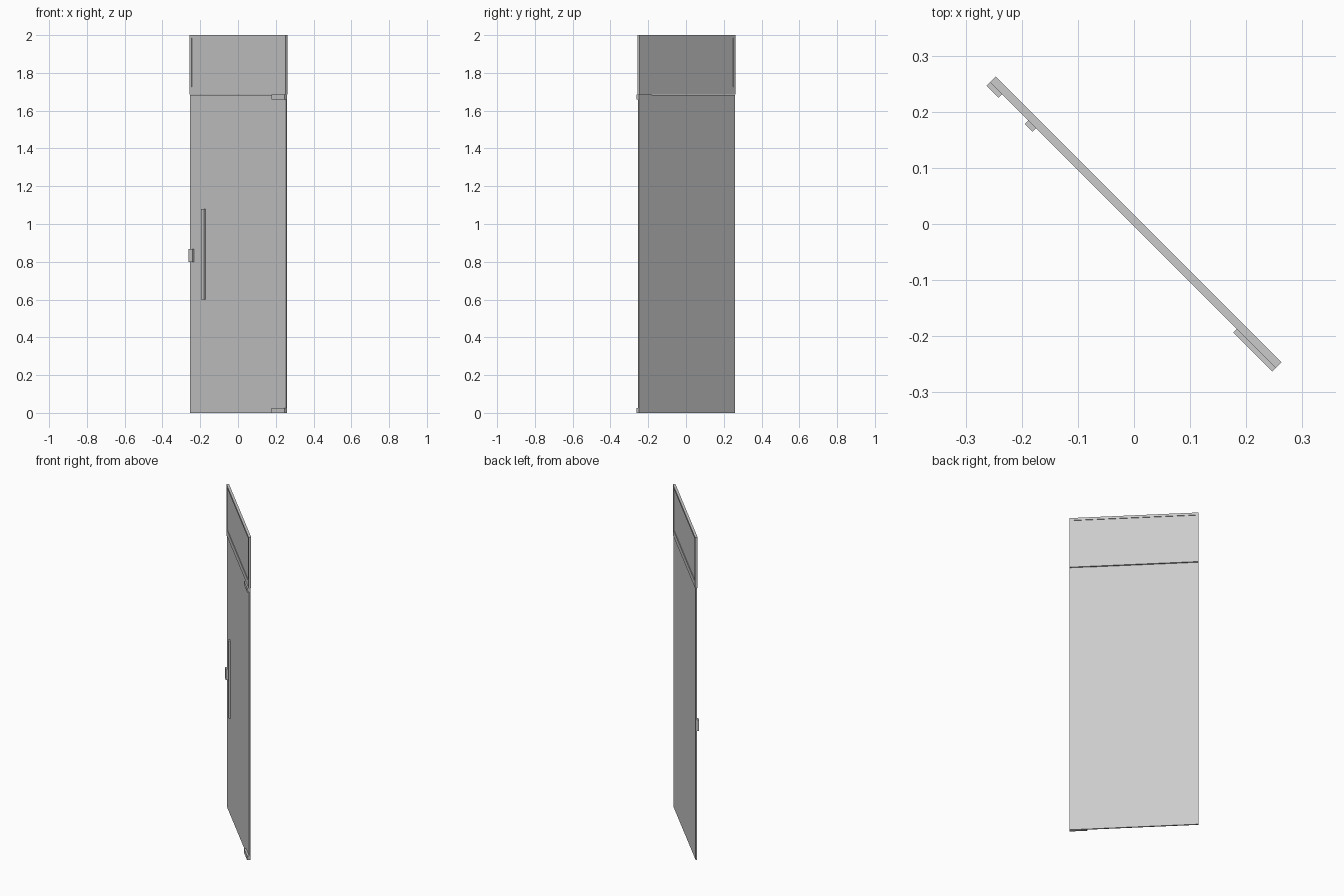
import bpy, math
from mathutils import Matrix

cube = bpy.data.objects.get("Cube")
if cube:
    bpy.data.objects.remove(cube, do_unlink=True)

grey = bpy.data.materials.new("light_grey")
grey.use_nodes = True
grey.diffuse_color = (0.6, 0.6, 0.6, 1)
grey.node_tree.nodes["Principled BSDF"].inputs["Base Color"].default_value = (0.6, 0.6, 0.6, 1)

# The whole door is turned 45 degrees about the vertical axis
TURN = Matrix.Rotation(math.radians(-45), 4, 'Z')


def box(name, along, depth, height):
    """Box from ranges along the door, through its depth and in height."""
    ranges = (along, depth, height)
    bpy.ops.mesh.primitive_cube_add(size=1)
    ob = bpy.context.object
    ob.name = name
    size = Matrix.Diagonal([b - a for a, b in ranges] + [1])
    move = Matrix.Translation([(a + b) / 2 for a, b in ranges])
    ob.data.transform(TURN @ move @ size)
    ob.data.materials.append(grey)
    return ob


W = 0.36                    # half width
FRAME = (-0.003, 0.0117)    # frame depth
PANE = (0.0, 0.008)         # pane depth
FRONT = -0.0115             # front of the fittings
RAIL = 0.015                # frame bar width
SILL, TOP = 1.685, 2.0
SILL_TOP = 1.725

# Door leaf
box("door_leaf", (-W, W), PANE, (0, SILL - 0.003))

# Framed transom above the door
box("transom_pane", (-W + RAIL, W - RAIL), PANE, (SILL_TOP, TOP - RAIL))
box("transom_sill", (-W, W), FRAME, (SILL, SILL_TOP))
box("transom_head", (-W, W), FRAME, (TOP - RAIL, TOP))
for side, sign in (("left", 1), ("right", -1)):
    ends = sorted((sign * W, sign * (W - RAIL)))
    box("transom_post_" + side, ends, FRAME, (SILL_TOP, TOP - RAIL))

# Handle and lock on the opening side
box("handle", (-0.264, -0.244), (FRONT, 0), (0.6, 1.08))
box("lock", (-W, -0.33), (FRONT, 0.003), (0.80, 0.867))

# Pivot hinges on the other side
box("lower_hinge", (0.262, W), (FRONT, 0.004), (0, 0.026))
box("upper_hinge", (0.262, W), (FRONT, 0.004), (1.66, SILL))
